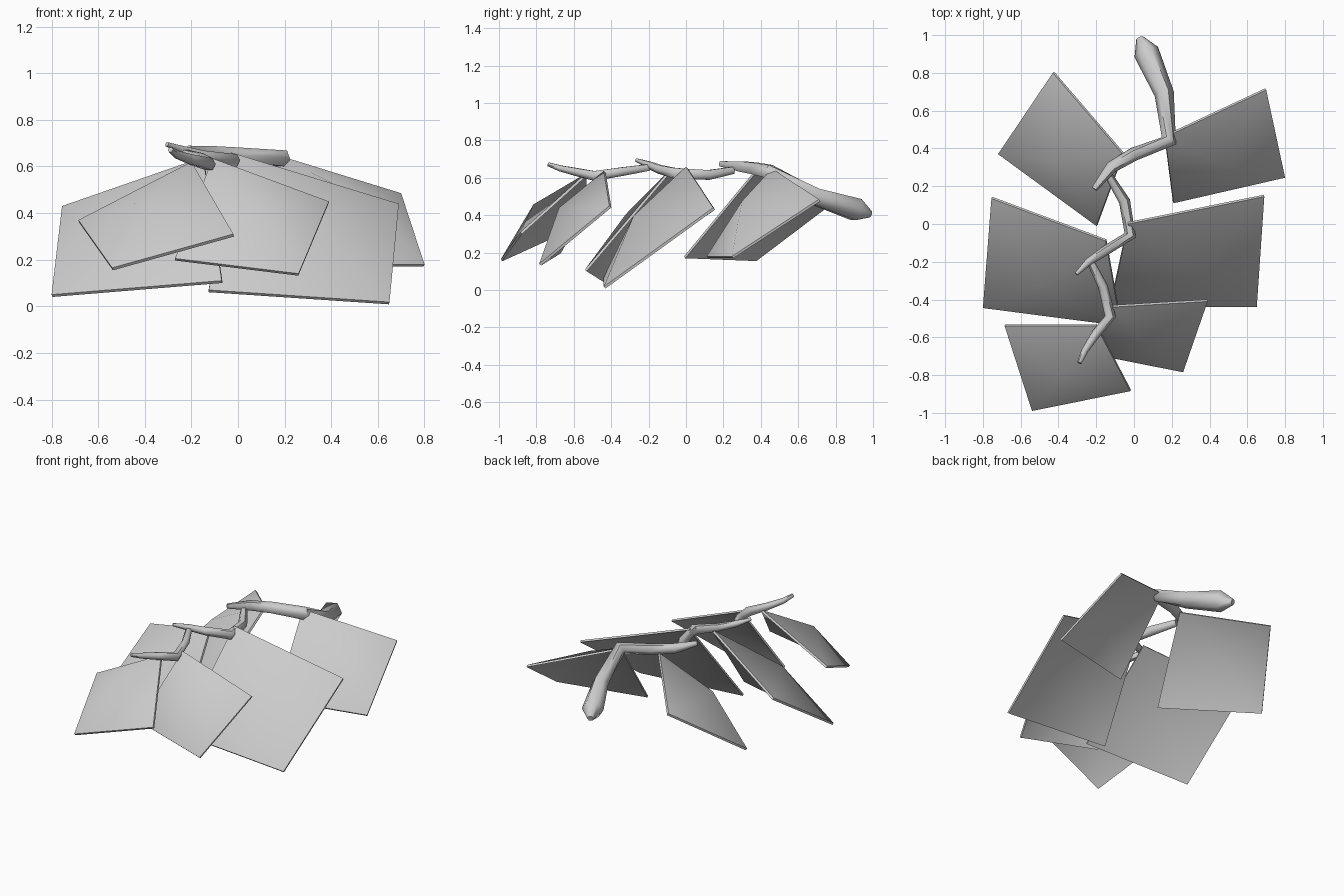
import bpy, bmesh, math
from mathutils import Vector

if "Cube" in bpy.data.objects:
    bpy.data.objects.remove(bpy.data.objects["Cube"])

grey = bpy.data.materials.new("light_grey")
grey.diffuse_color = (0.6, 0.6, 0.6, 1)
grey.use_nodes = True
grey.node_tree.nodes["Principled BSDF"].inputs["Base Color"].default_value = grey.diffuse_color


def make_object(name, bm, angle):
    bmesh.ops.recalc_face_normals(bm, faces=bm.faces)
    mesh = bpy.data.meshes.new(name)
    bm.to_mesh(mesh)
    bm.free()
    mesh.materials.append(grey)
    ob = bpy.data.objects.new(name, mesh)
    bpy.context.collection.objects.link(ob)
    bpy.ops.object.select_all(action='DESELECT')
    ob.select_set(True)
    bpy.context.view_layer.objects.active = ob
    bpy.ops.object.shade_smooth_by_angle(angle=math.radians(angle))


def leaf(name, corners, bulge=0.085, thick=0.014):
    """Thin four-cornered leaf; root and tip are corners 0 and 2, centre is domed."""
    pts = [Vector(c) for c in corners]
    n = (pts[2] - pts[0]).cross(pts[3] - pts[1]).normalized()
    if n.z < 0:
        n = -n
    centre = (pts[0] + pts[2]) / 2 + n * bulge
    bm = bmesh.new()
    layers = []
    for shift in (0, -thick):
        ring = [bm.verts.new(p + n * shift) for p in pts]
        mid = bm.verts.new(centre + n * shift)
        for i in range(4):
            bm.faces.new((ring[i], ring[(i + 1) % 4], mid))
        layers.append(ring)
    top, low = layers
    for i in range(4):
        j = (i + 1) % 4
        bm.faces.new((top[i], low[i], low[j], top[j]))
    make_object(name, bm, 50)


def twig(name, path, sides=6):
    """Tapered tube through (x, y, z, radius) points."""
    pts = [Vector(p[:3]) for p in path]
    bm = bmesh.new()
    rings = []
    for i, p in enumerate(pts):
        d = (pts[min(i + 1, len(pts) - 1)] - pts[max(i - 1, 0)]).normalized()
        side = d.cross(Vector((0, 0, 1))).normalized()
        up = side.cross(d)
        r = path[i][3]
        rings.append([bm.verts.new(p + r * (math.cos(a) * side + math.sin(a) * up))
                      for a in (math.tau * k / sides for k in range(sides))])
    for a, b in zip(rings, rings[1:]):
        for k in range(sides):
            m = (k + 1) % sides
            bm.faces.new((a[k], a[m], b[m], b[k]))
    bm.faces.new(rings[0])
    bm.faces.new(rings[-1])
    make_object(name, bm, 60)


# Leaves: root, outer corner, tip, inner corner
leaf("leaf_back_left", [(-.06, .37, .64), (-.43, .80, .49), (-.72, .37, .165), (-.20, -.01, .18)])
leaf("leaf_back_right", [(.165, .46, .65), (.70, .71, .485), (.80, .245, .18), (.21, .11, .18)])
leaf("leaf_middle_left", [(-.15, -.09, .64), (-.755, .135, .43), (-.80, -.445, .05), (-.07, -.54, .11)])
leaf("leaf_middle_right", [(-.03, 0, .66), (.69, .145, .44), (.65, -.44, .018), (-.125, -.44, .07)])
leaf("leaf_front_left", [(-.20, -.54, .62), (-.685, -.54, .37), (-.54, -.99, .165), (-.02, -.885, .31)])
leaf("leaf_front_right", [(-.11, -.44, .635), (.39, -.41, .45), (.26, -.785, .14), (-.27, -.68, .205)])

# Zigzag branch in three overlapping sections
twig("branch_base", [(.03, .985, .405, .02), (.065, .91, .43, .068), (.16, .69, .50, .052),
                     (.185, .44, .635, .042), (.0, .37, .65, .036), (-.12, .30, .66, .032),
                     (-.21, .185, .675, .016)])
twig("branch_middle", [(-.13, .25, .64, .022), (-.05, .12, .615, .03), (-.02, -.06, .625, .032),
                       (-.15, -.14, .645, .026), (-.24, -.20, .67, .02), (-.305, -.265, .695, .01)])
twig("branch_tip", [(-.23, -.20, .655, .02), (-.165, -.33, .635, .026), (-.125, -.49, .61, .03),
                    (-.20, -.58, .63, .024), (-.26, -.67, .65, .018), (-.29, -.735, .672, .012)])
